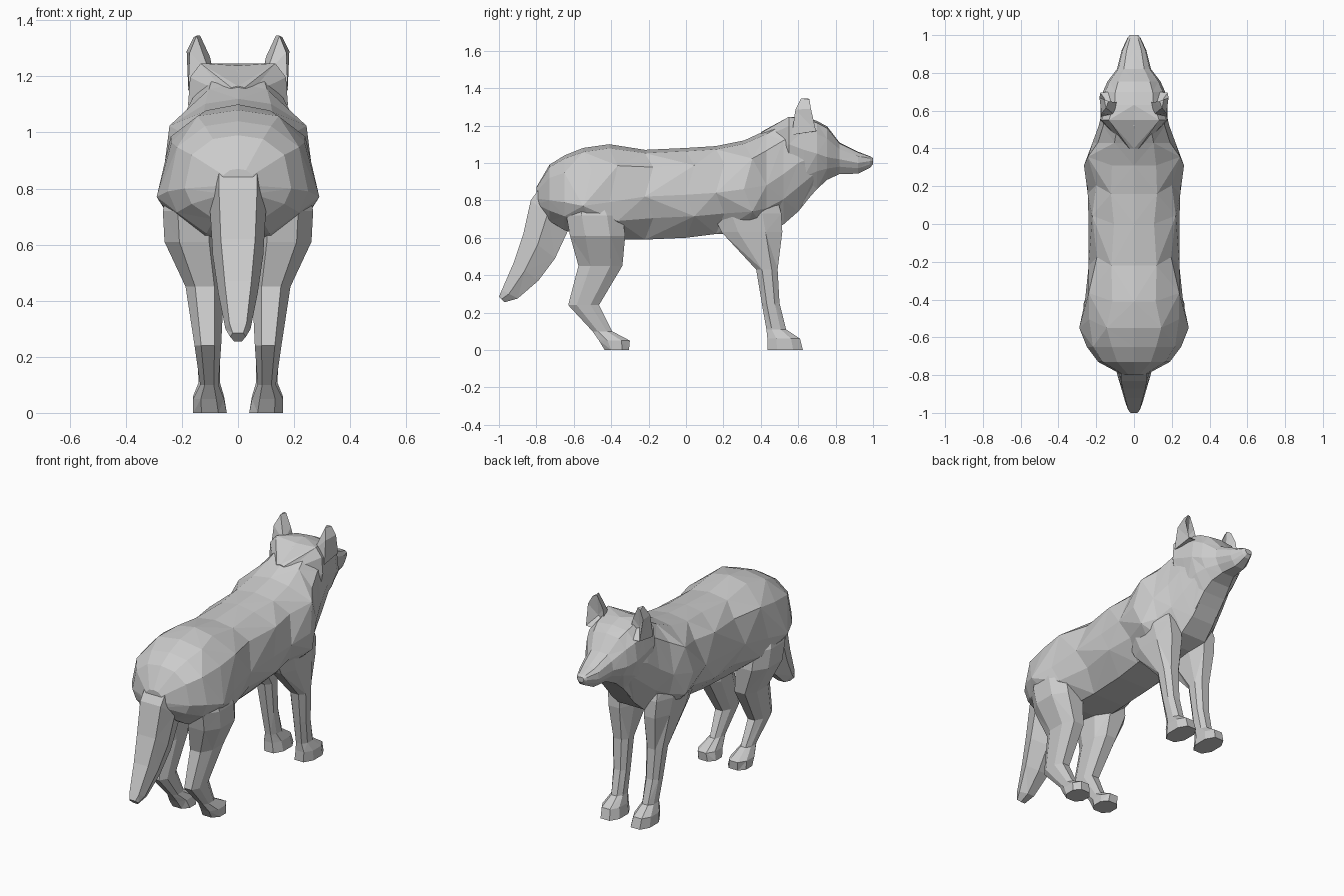
import bpy, bmesh

if "Cube" in bpy.data.objects:
    bpy.data.objects.remove(bpy.data.objects["Cube"])

fur = bpy.data.materials.new("grey fur")
fur.diffuse_color = (0.6, 0.6, 0.6, 1)
fur.use_nodes = True
fur.node_tree.nodes["Principled BSDF"].inputs["Base Color"].default_value = fur.diffuse_color


def loft(name, rings, mirror=False):
    """Skin closed rings of points into a faceted, capped mesh."""
    bm = bmesh.new()
    loops = [[bm.verts.new(p) for p in r] for r in rings]
    n = len(loops[0])
    for k, (a, b) in enumerate(zip(loops, loops[1:])):
        for i in range(n):
            j = (i + 1) % n
            # diagonals alternate for an irregular facet pattern
            if (k + min(i, n - 1 - i)) % 2 == (i >= n // 2):
                bm.faces.new((a[i], a[j], b[j]))
                bm.faces.new((a[i], b[j], b[i]))
            else:
                bm.faces.new((a[i], a[j], b[i]))
                bm.faces.new((a[j], b[j], b[i]))
    bm.faces.new(loops[0])
    bm.faces.new(loops[-1])
    return finish(name, bm, mirror)


def finish(name, bm, mirror=False):
    bmesh.ops.recalc_face_normals(bm, faces=bm.faces)
    me = bpy.data.meshes.new(name)
    bm.to_mesh(me)
    bm.free()
    me.materials.append(fur)
    ob = bpy.data.objects.new(name, me)
    bpy.context.collection.objects.link(ob)
    if mirror:
        m = ob.modifiers.new("mirror", 'MIRROR')
        m.use_mirror_merge = False
    return ob


def section(y, top, mid, low, w, shape, stagger=0, wobble=0):
    """Symmetric cross-section; stagger and wobble roughen the facets between top and side."""
    half = []
    for i, (x, h) in enumerate(shape):
        soft = i in (1, 2, 4)
        z = mid + h * ((top - mid) if h > 0 else (mid - low))
        x *= 1 + (wobble * (-1) ** i if soft else 0)
        half.append((x * w, y + (stagger if i in (2, 4) else 0), z))
    return half + [(-x, yy, z) for x, yy, z in reversed(half) if x > 1e-5]


# torso and neck: y, top, widest height, bottom, half width
TORSO = [(0, 1), (.47, .93), (.87, .63), (1, 0), (.87, -.5), (.45, -1)]
torso = [(-.80, .87, .81, .75, .06), (-.73, .99, .80, .69, .19), (-.65, 1.04, .79, .64, .25),
         (-.55, 1.08, .77, .61, .29), (-.41, 1.10, .79, .59, .26), (-.22, 1.07, .82, .59, .24),
         (0, 1.08, .83, .60, .24), (.16, 1.09, .84, .62, .245), (.31, 1.12, .86, .62, .265),
         (.43, 1.175, .88, .635, .22), (.52, 1.225, .94, .67, .187), (.60, 1.238, 1.0, .74, .168),
         (.70, 1.20, 1.04, .865, .14)]
loft("torso", [section(*r, TORSO, .045, .06 * (-1) ** k) if 2 < k < 9 else section(*r, TORSO)
               for k, r in enumerate(torso)])

# head and muzzle, with a flat broad nape sloping down to the neck
HEAD = [(0, 1), (.6, .94), (.92, .6), (1, 0), (.8, -.5), (.45, -1)]
NAPE = [(0, 1), (.75, 1.06), (.96, .7), (1, 0), (.8, -.5), (.45, -1)]
head = [(.40, 1.165, 1.08, .80, .04), (.55, 1.238, 1.10, .75, .178), (.63, 1.245, 1.07, .78, .172),
        (.70, 1.225, 1.05, .86, .165), (.755, 1.195, 1.03, .91, .14), (.82, 1.11, 1.02, .94, .09),
        (.92, 1.06, 1.00, .943, .065), (.985, 1.035, 1.01, .975, .035), (1.0, 1.025, 1.01, .995, .022)]
loft("head", [section(*r, NAPE if k == 1 else HEAD) for k, r in enumerate(head)])


def limb_ring(z, y0, y1, x0, x1):
    """Eight-sided horizontal leg section filling a box."""
    cx, cy, a, b = (x0 + x1) / 2, (y0 + y1) / 2, (x1 - x0) / 2, (y1 - y0) / 2
    unit = [(1, .45), (.5, 1), (-.5, 1), (-1, .45), (-1, -.45), (-.5, -1), (.5, -1), (1, -.45)]
    return [(cx + u * a, cy + v * b, z) for u, v in unit]


# legs with paws: height, rear y, front y, inner x, outer x
front_leg = [(.86, .22, .47, .05, .185), (.73, .14, .51, .045, .20), (.63, .19, .515, .045, .19),
             (.43, .375, .49, .06, .165), (.25, .405, .50, .065, .15), (.11, .43, .535, .065, .14),
             (.06, .435, .61, .05, .16), (0, .435, .625, .04, .16)]
hind_leg = [(.84, -.62, -.42, .06, .24), (.72, -.64, -.34, .055, .268), (.61, -.62, -.325, .05, .262),
            (.45, -.575, -.34, .05, .187), (.24, -.63, -.465, .06, .155), (.10, -.50, -.395, .07, .135),
            (.05, -.465, -.30, .05, .16), (0, -.435, -.305, .04, .16)]
loft("front_legs", [limb_ring(*r) for r in front_leg], True)
loft("hind_legs", [limb_ring(*r) for r in hind_leg], True)

# tail: back edge y, z, front edge y, z, half width
tail = [(-.75, .91, -.62, .78, .10), (-.83, .80, -.63, .64, .10), (-.87, .62, -.70, .49, .09),
        (-.92, .47, -.79, .37, .07), (-.985, .32, -.90, .275, .045), (-1, .285, -.97, .255, .028)]
rings = []
for yb, zb, yf, zf, w in tail:
    cs = [(.68, 0), (1, .45), (.5, 1), (-.5, 1), (-1, .45), (-.68, 0)]
    rings.append([(x * w, yb + t * (yf - yb), zb + t * (zf - zb)) for x, t in cs])
loft("tail", rings)

# cupped ears: outline around a tip, with a hollow front and a rounded back
outline = [(.085, .65, 1.20), (.10, .645, 1.27), (.135, .65, 1.345), (.158, .66, 1.34),
           (.183, .668, 1.29), (.178, .695, 1.17), (.13, .70, 1.17)]
bm = bmesh.new()
rim = [bm.verts.new(p) for p in outline]
hollow = bm.verts.new((.137, .635, 1.22))
back = [bm.verts.new(p) for p in ((.10, .575, 1.21), (.148, .615, 1.345), (.178, .565, 1.15), (.172, .585, 1.285))]
for a, b in zip(rim, rim[1:] + rim[:1]):
    bm.faces.new((a, b, hollow))
low, high, side, bend = back
for f in ((rim[0], rim[1], low), (rim[1], high, low), (rim[1], rim[2], high), (rim[2], rim[3], high),
          (rim[3], rim[4], high), (rim[4], bend, high), (high, bend, low), (bend, side, low),
          (rim[4], rim[5], bend), (rim[5], side, bend),
          (rim[5], rim[6], side), (rim[6], low, side), (rim[6], rim[0], low)):
    bm.faces.new(f)
finish("ears", bm, True)
